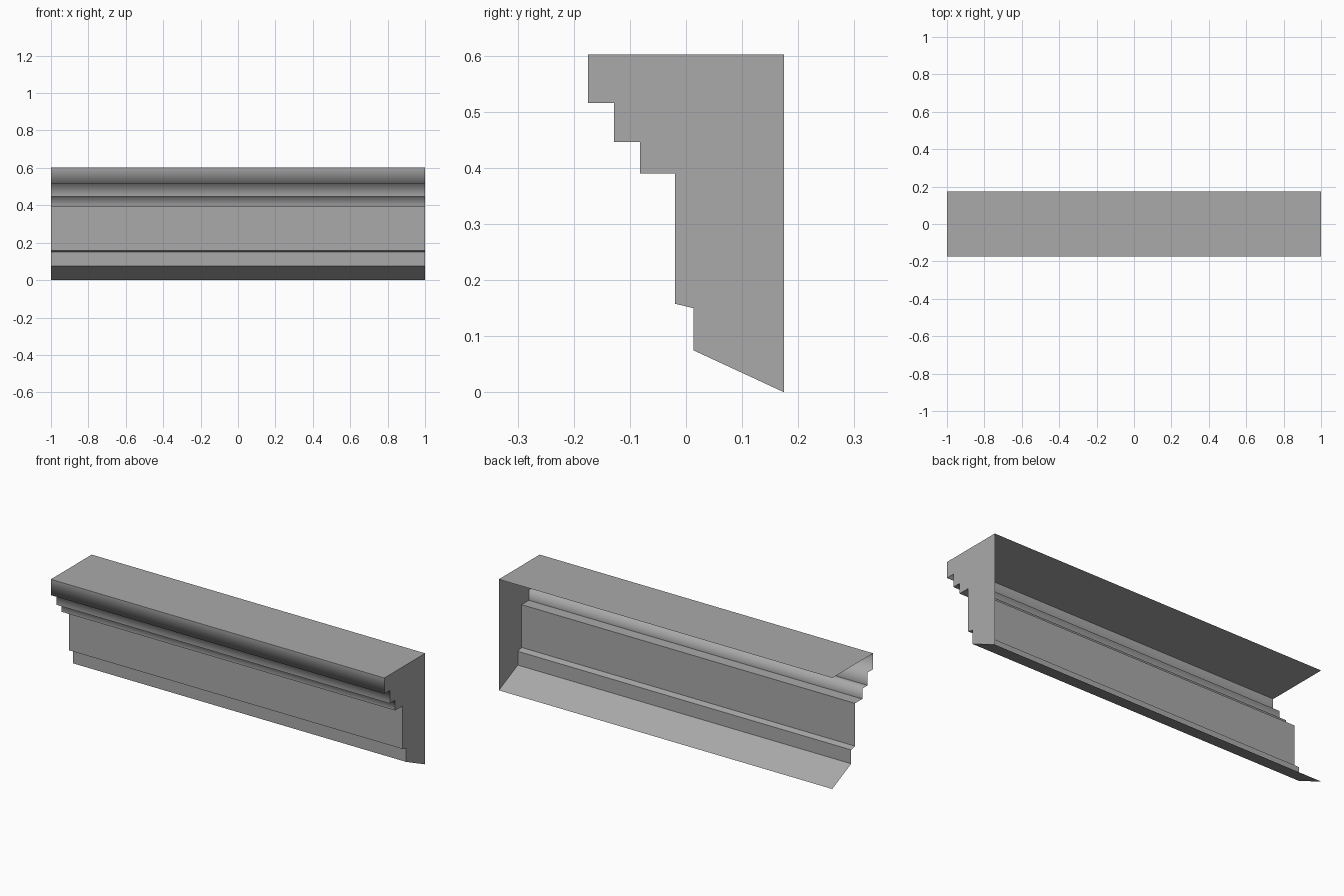
import bpy
import bmesh

cube = bpy.data.objects.get("Cube")
if cube:
    bpy.data.objects.remove(cube, do_unlink=True)

# Single stone colour
stone = bpy.data.materials.new("stone_grey")
stone.use_nodes = True
colour = (0.4, 0.4, 0.4, 1)
stone.diffuse_color = colour
stone.node_tree.nodes["Principled BSDF"].inputs["Base Color"].default_value = colour

# Moulding profile as (y, z), from the bottom back edge round the front to the top back edge
profile = [
    (0.175, 0), (0.013, 0.075), (0.013, 0.15),          # sloped foot and lower band
    (-0.02, 0.158), (-0.02, 0.39),                      # frieze
    (-0.082, 0.39), (-0.082, 0.446),                    # lower step
    (-0.128, 0.446), (-0.128, 0.516),                   # middle step
    (-0.175, 0.516), (-0.175, 0.602), (0.175, 0.602),   # crown and top
]
soft_corners = {6, 8, 9}  # corners shaded smoothly across the steps

# Sweep the profile along x; the back and the left-hand (-x) end stay open
bm = bmesh.new()
near = [bm.verts.new((-1, y, z)) for y, z in profile]
far = [bm.verts.new((1, y, z)) for y, z in profile]
for i in range(len(profile) - 1):
    face = bm.faces.new((far[i], far[i + 1], near[i + 1], near[i]))
    face.smooth = True

# Closed end at +x
bm.faces.new(list(reversed(far)))

# Keep every edge crisp except the soft corners
for edge in bm.edges:
    edge.smooth = False
for i in soft_corners:
    bm.edges.get((near[i], far[i])).smooth = True

mesh = bpy.data.meshes.new("cornice")
bm.to_mesh(mesh)
bm.free()
mesh.materials.append(stone)
cornice = bpy.data.objects.new("cornice", mesh)
bpy.context.collection.objects.link(cornice)
